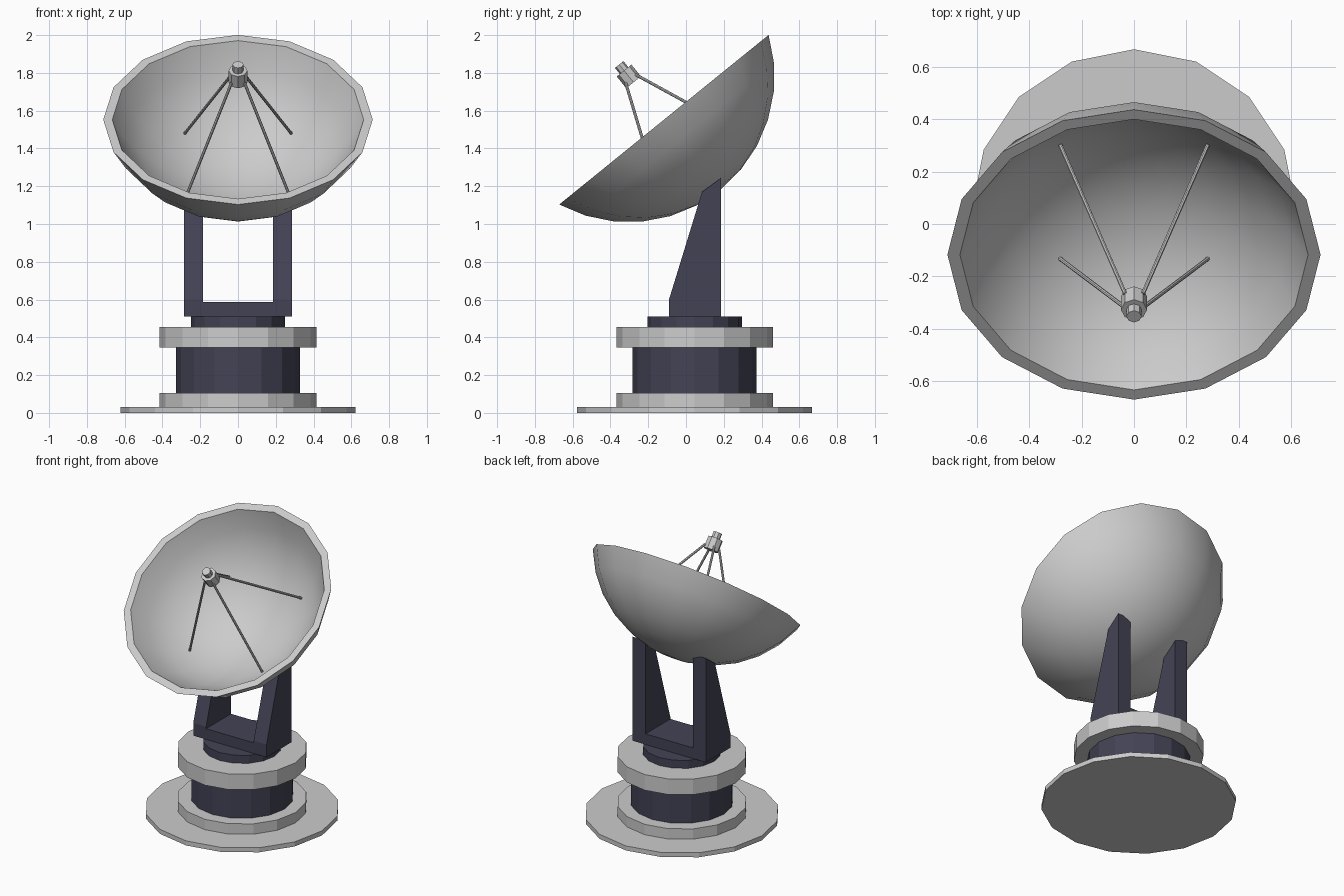
import bpy, bmesh
from math import sin, cos, radians, pi
from mathutils import Matrix, Vector

if "Cube" in bpy.data.objects:
    bpy.data.objects.remove(bpy.data.objects["Cube"])

dark = bpy.data.materials.new("dark_navy")
dark.diffuse_color = (0.055, 0.055, 0.09, 1)
dark.use_nodes = True
dark.node_tree.nodes["Principled BSDF"].inputs["Base Color"].default_value = dark.diffuse_color

TILT = Matrix.Translation((0, -0.117, 1.552)) @ Matrix.Rotation(radians(39), 4, 'X')


def finish(name, bm, mat=None, matrix=None):
    bmesh.ops.recalc_face_normals(bm, faces=bm.faces)
    me = bpy.data.meshes.new(name)
    bm.to_mesh(me)
    bm.free()
    ob = bpy.data.objects.new(name, me)
    bpy.context.collection.objects.link(ob)
    if mat:
        me.materials.append(mat)
    if matrix:
        ob.matrix_world = matrix
    return ob


def rod(name, a, b, r, sides, mat=None, matrix=None):
    """Cylinder running from point a to point b."""
    a, b = Vector(a), Vector(b)
    d = b - a
    m = Matrix.Translation((a + b) / 2)
    if abs(d.x) + abs(d.y) > 1e-6:
        m = m @ d.to_track_quat('Z', 'Y').to_matrix().to_4x4()
    bm = bmesh.new()
    bmesh.ops.create_cone(bm, cap_ends=True, segments=sides, radius1=r,
                          radius2=r, depth=d.length, matrix=m)
    return finish(name, bm, mat, matrix)


def slab(name, profile, x0, x1, mat):
    """(y, z) profile extruded from x0 to x1."""
    bm = bmesh.new()
    f = bm.faces.new([bm.verts.new((x0, y, z)) for y, z in profile])
    ext = bmesh.ops.extrude_face_region(bm, geom=[f])
    bmesh.ops.translate(bm, vec=(x1 - x0, 0, 0),
                        verts=[v for v in ext['geom'] if isinstance(v, bmesh.types.BMVert)])
    return finish(name, bm, mat)


# Stacked pedestal
CY = 0.046
for name, r, z0, z1, mat in (
        ("ground_plate", 0.622, 0.0, 0.032, None),
        ("lower_ring", 0.415, 0.032, 0.105, None),
        ("pedestal_drum", 0.328, 0.105, 0.345, dark),
        ("upper_ring", 0.415, 0.345, 0.455, None),
        ("turntable", 0.25, 0.455, 0.511, dark)):
    rod(name, (0, CY, z0), (0, CY, z1), r, 16, mat)

# Yoke: two tapered arms and a cross bar
arm = [(-0.09, 0.511), (-0.09, 0.6), (0.085, 1.17), (0.185, 1.243), (0.185, 0.511)]
slab("left_arm", arm, -0.285, -0.185, dark)
slab("right_arm", arm, 0.185, 0.285, dark)
slab("cross_bar", [(-0.09, 0.511), (-0.09, 0.586), (0.185, 0.586), (0.185, 0.511)],
     -0.185, 0.185, dark)

# Dish: two nested sphere caps joined by a flat rim
R, STEP, N = 0.772, radians(11.25), 6
cap = [(R * sin(i * STEP), -R * (cos(i * STEP) - cos(N * STEP))) for i in range(N + 1)]
profile = cap + [(r * 0.933, z * 0.933) for r, z in reversed(cap)]
bm = bmesh.new()
verts = [bm.verts.new((r, 0, z)) for r, z in profile]
edges = [bm.edges.new(p) for p in zip(verts, verts[1:])]
bmesh.ops.spin(bm, geom=verts + edges, cent=(0, 0, 0), axis=(0, 0, 1),
               angle=2 * pi, steps=16)
bmesh.ops.remove_doubles(bm, verts=bm.verts, dist=1e-4)
bmesh.ops.dissolve_degenerate(bm, edges=bm.edges, dist=1e-5)
dish = finish("dish", bm, None, TILT)
bpy.context.view_layer.objects.active = dish
dish.select_set(True)
bpy.ops.object.shade_smooth_by_angle(angle=radians(35))

# Feed horn at the focus
rod("feed_body", (0, 0, 0.255), (0, 0, 0.335), 0.05, 8, None, TILT)
rod("feed_tip", (0, 0, 0.335), (0, 0, 0.376), 0.029, 8, None, TILT)

# Four struts from the bowl to the feed
for sx in (-1, 1):
    for sy in (-1, 1):
        rod("feed_strut", (sx * 0.282, sy * 0.28, -0.32),
            (sx * 0.034, sy * 0.034, 0.28), 0.008, 8, None, TILT)
